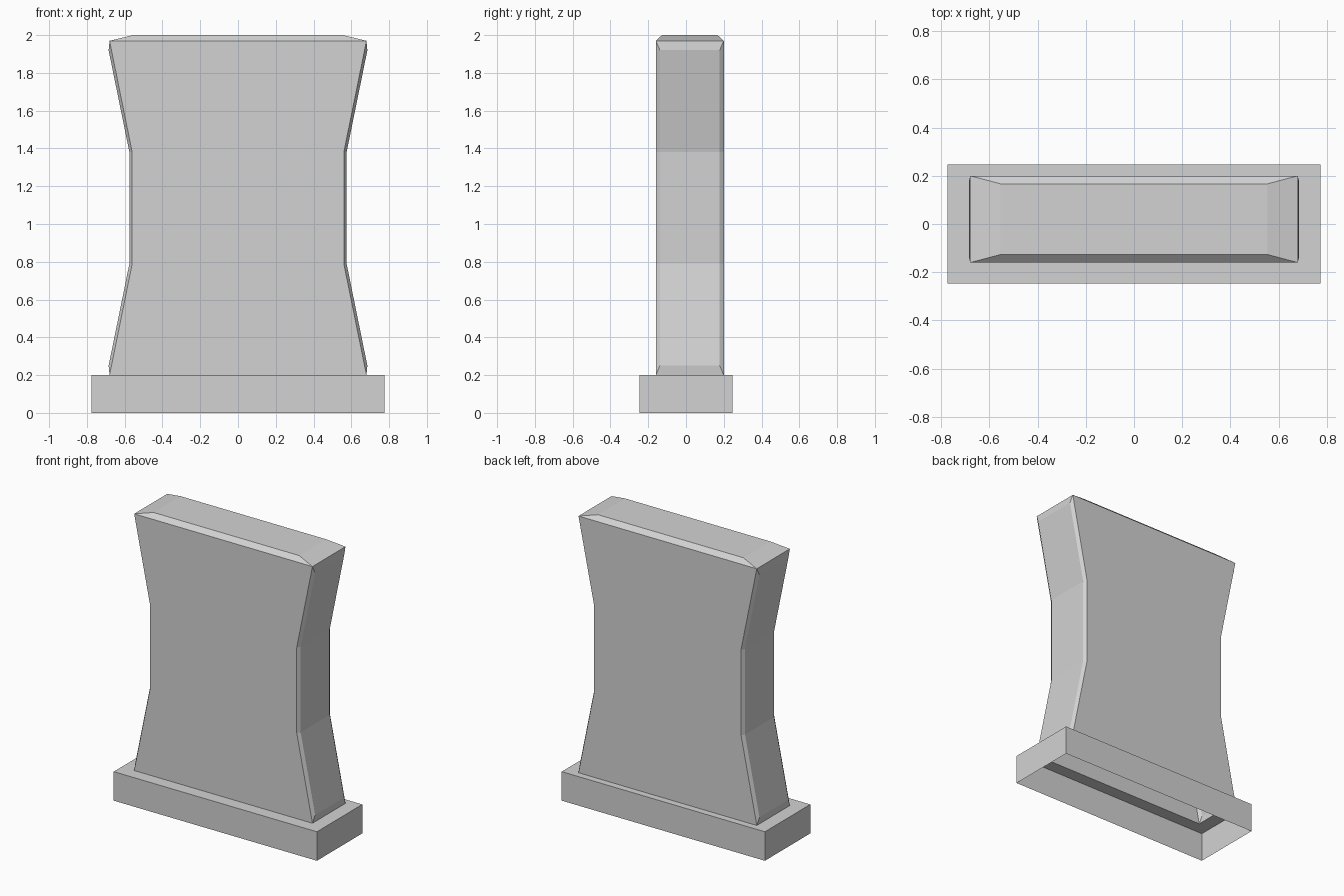
import bpy, bmesh

cube = bpy.data.objects.get("Cube")
if cube:
    bpy.data.objects.remove(cube, do_unlink=True)

# One plain stone colour
stone = bpy.data.materials.new("grey_stone")
stone.use_nodes = True
grey = (0.65, 0.65, 0.65, 1)
stone.diffuse_color = grey
stone.node_tree.nodes["Principled BSDF"].inputs["Base Color"].default_value = grey


def rectangle(half_x, y0, y1, z):
    return [(-half_x, y0, z), (half_x, y0, z), (half_x, y1, z), (-half_x, y1, z)]


def bridge(bm, a, b, closed=True):
    """Join two equal rows of vertices with quads."""
    n = len(a)
    for i in range(n if closed else n - 1):
        j = (i + 1) % n
        bm.faces.new((a[i], a[j], b[j], b[i]))


def finish(bm, name):
    bmesh.ops.remove_doubles(bm, verts=bm.verts, dist=0.0005)
    bmesh.ops.recalc_face_normals(bm, faces=bm.faces)
    mesh = bpy.data.meshes.new(name)
    bm.to_mesh(mesh)
    bm.free()
    mesh.materials.append(stone)
    obj = bpy.data.objects.new(name, mesh)
    bpy.context.collection.objects.link(obj)
    return obj


FRONT, BACK, LEDGE = -0.16, 0.20, 0.20

# Plinth: hollow underneath, with an opening where the slab stands
bm = bmesh.new()
loops = [[bm.verts.new(p) for p in rectangle(*r)] for r in (
    (0.68, FRONT, BACK, LEDGE),
    (0.775, -0.247, 0.247, LEDGE),
    (0.775, -0.247, 0.247, 0))]
for a, b in zip(loops, loops[1:]):
    bridge(bm, a, b)
finish(bm, "plinth")

# Slab: waisted outline, given as (half width, height)
outline = [(0.68, LEDGE), (0.56, 0.79), (0.56, 1.38), (0.68, 1.97)]
panel = [(0.685, 0.25), (0.575, 0.79), (0.575, 1.38), (0.685, 1.92)]
bm = bmesh.new()


def column(points, side, y):
    return [bm.verts.new((side * x, y, z)) for x, z in points]


edges = {(s, y): column(outline, s, y) for s in (-1, 1) for y in (FRONT, BACK)}

# Broad front and back faces
for y in (FRONT, BACK):
    bm.faces.new(edges[1, y] + edges[-1, y][::-1])

# Raised side panels with sloped borders
for s in (-1, 1):
    front, back = edges[s, FRONT], edges[s, BACK]
    inner_front = column(panel, s, FRONT + 0.022)
    inner_back = column(panel, s, BACK - 0.022)
    bridge(bm, front, inner_front, closed=False)
    bridge(bm, inner_front, inner_back, closed=False)
    bridge(bm, inner_back, back, closed=False)
    for k in (0, -1):
        bm.faces.new((front[k], inner_front[k], inner_back[k], back[k]))

# Sloped top with a flat crown
rim = [edges[s, y][-1] for s, y in ((-1, FRONT), (1, FRONT), (1, BACK), (-1, BACK))]
crown = [bm.verts.new(p) for p in rectangle(0.555, FRONT + 0.033, BACK - 0.033, 2.0)]
bridge(bm, rim, crown)
bm.faces.new(crown)
finish(bm, "slab")
